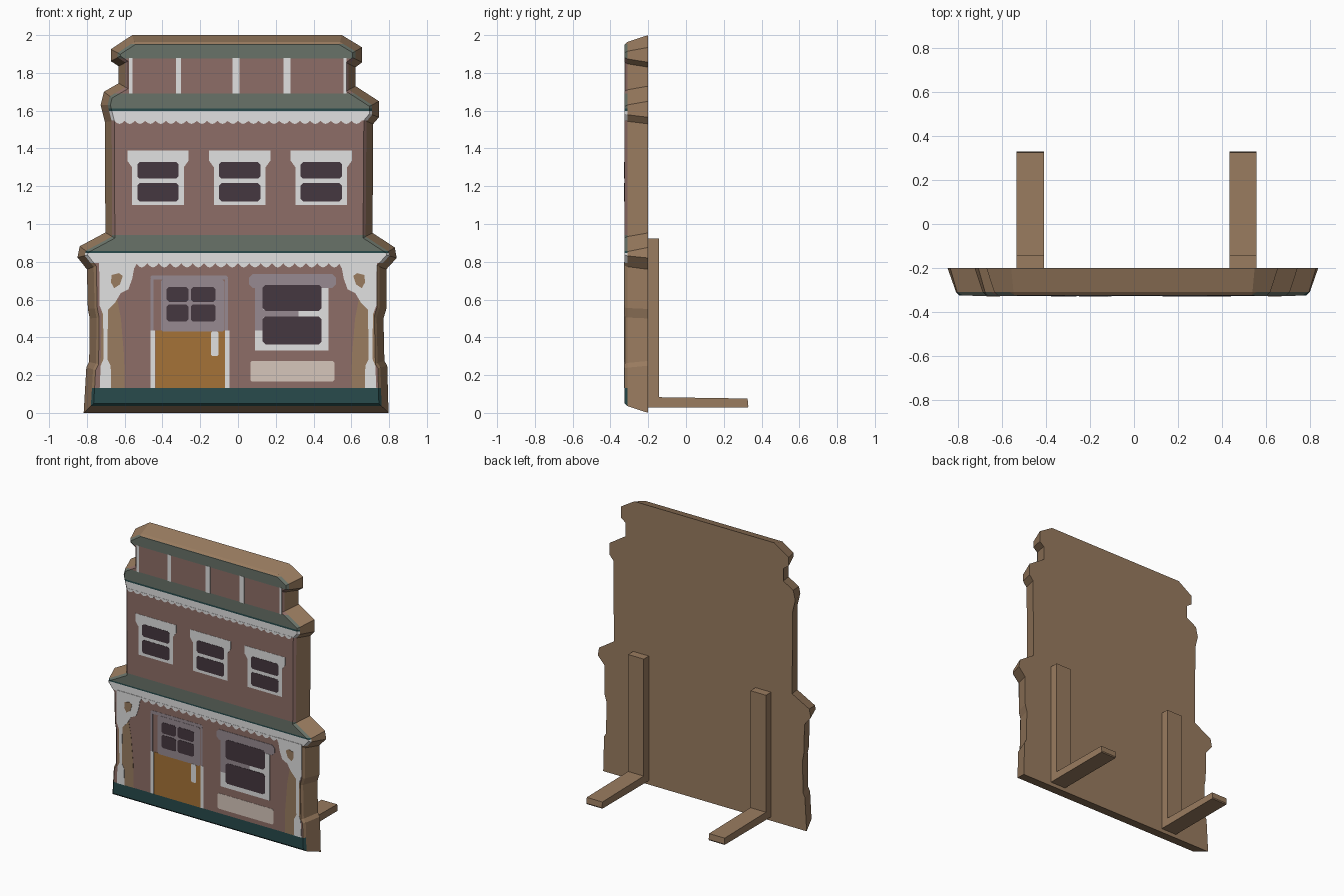
import bpy, bmesh, math
from mathutils import Vector

if "Cube" in bpy.data.objects:
    bpy.data.objects.remove(bpy.data.objects["Cube"])

COLOURS = {
    "wood": (0.32, 0.20, 0.115), "brick": (0.27, 0.155, 0.135),
    "roof_green": (0.14, 0.168, 0.138), "dark_teal": (0.021, 0.069, 0.072),
    "white": (0.75, 0.75, 0.75), "glass": (0.06, 0.038, 0.05),
    "mauve": (0.31, 0.255, 0.285), "door_orange": (0.376, 0.171, 0.038),
    "sign_pink": (0.67, 0.565, 0.497),
}
MATS = {}
for key, rgb in COLOURS.items():
    MATS[key] = bpy.data.materials.new(key)
    MATS[key].diffuse_color = (*rgb, 1)
NAMES = list(COLOURS)
FRONT = -0.325


def finish(name, bm, mats):
    bmesh.ops.recalc_face_normals(bm, faces=bm.faces)
    me = bpy.data.meshes.new(name)
    bm.to_mesh(me)
    bm.free()
    for m in mats:
        me.materials.append(MATS[m])
    ob = bpy.data.objects.new(name, me)
    bpy.context.collection.objects.link(ob)
    return ob


def plate(name, pts, mat, layer=1):
    """Thin painted plate on the front, from (x, z) points."""
    bm = bmesh.new()
    face = bm.faces.new([bm.verts.new((x, FRONT + 0.001, z)) for x, z in pts])
    new = bmesh.ops.extrude_face_region(bm, geom=[face])["geom"]
    for v in new:
        if isinstance(v, bmesh.types.BMVert):
            v.co.y = FRONT - 0.0015 * layer
    return finish(name, bm, [mat])


def panel(name, x0, x1, z0, z1, mat, layer=1, c=0.0):
    """Rectangle plate with optional cut corners."""
    if c:
        pts = [(x0 + c, z0), (x1 - c, z0), (x1, z0 + c), (x1, z1 - c),
               (x1 - c, z1), (x0 + c, z1), (x0, z1 - c), (x0, z0 + c)]
    else:
        pts = [(x0, z0), (x1, z0), (x1, z1), (x0, z1)]
    return plate(name, pts, mat, layer)


def inset(pts, d):
    """Move a counter-clockwise outline inwards by d."""
    out = []
    for i, p in enumerate(pts):
        p = Vector(p)
        a = (p - Vector(pts[i - 1])).normalized()
        b = (Vector(pts[(i + 1) % len(pts)]) - p).normalized()
        n1, n2 = Vector((-a.y, a.x)), Vector((-b.y, b.x))
        out.append(p + (n1 + n2) * d / (1 + n1.dot(n2)))
    return out


# Facade board: stepped outline with a wide side taper and a small front bevel
right = [(0.797, 0), (0.79, 0.25), (0.775, 0.275), (0.77, 0.5), (0.785, 0.55),
         (0.785, 0.76), (0.84, 0.82), (0.83, 0.876), (0.712, 0.953),
         (0.716, 1.53), (0.746, 1.565), (0.746, 1.65), (0.622, 1.73),
         (0.622, 1.83), (0.657, 1.856), (0.657, 1.935), (0.55, 2.0)]
left = [(-0.56, 2.0), (-0.673, 1.925), (-0.673, 1.862), (-0.632, 1.835),
        (-0.632, 1.745), (-0.71, 1.7), (-0.727, 1.63), (-0.705, 1.54),
        (-0.702, 0.955), (-0.838, 0.882), (-0.85, 0.823), (-0.8, 0.76),
        (-0.795, 0.55), (-0.785, 0.5), (-0.788, 0.27), (-0.803, 0.24), (-0.817, 0)]
outline = right + left
bm = bmesh.new()
rings = []
for y, d in ((-0.2, 0), (-0.31, 0.036), (FRONT, 0.05)):
    rings.append([bm.verts.new((x, y, z)) for x, z in inset(outline, d)])
n = len(outline)
bm.faces.new(rings[0])
bm.faces.new(rings[2])
for r0, r1 in zip(rings, rings[1:]):
    for i in range(n):
        j = (i + 1) % n
        bm.faces.new((r0[i], r0[j], r1[j], r1[i]))
bmesh.ops.recalc_face_normals(bm, faces=bm.faces)
bm.normal_update()

# Painted bands by height: (top of band, colour)
bands = [(0.133, "dark_teal"), (0.793, "brick"), (0.847, "white"), (0.857, "dark_teal"),
         (0.942, "roof_green"), (1.547, "brick"), (1.599, "white"),
         (1.611, "dark_teal"), (1.692, "roof_green"), (1.877, "brick"),
         (1.952, "roof_green"), (9, "wood")]
for z, _ in bands[:-1]:
    faces = [f for f in bm.faces if f.normal.y < -0.5]
    geom = faces + list({e for f in faces for e in f.edges}) + \
        list({v for f in faces for v in f.verts})
    bmesh.ops.bisect_plane(bm, geom=geom, dist=1e-5,
                           plane_co=(0, 0, z), plane_no=(0, 0, 1))
    bm.normal_update()
for f in bm.faces:
    f.material_index = 0
    if f.normal.y < -0.5:
        z = f.calc_center_median().z
        col = next(c for top, c in bands if z < top)
        if f.normal.y > -0.98 and 0.133 < z < 0.79:
            col = "wood"
        f.material_index = NAMES.index(col)
finish("facade_board", bm, NAMES)

# Scalloped trim under both eaves
for name, half, top, count, drop in (("porch_scallops", 0.6, 0.798, 20, 0.022),
                                     ("eaves_scallops", 0.655, 1.552, 24, 0.016)):
    steps = count * 6
    wave = [(-half + 2 * half * i / steps,
             top - 0.006 - drop * abs(math.sin(math.pi * i / 6))) for i in range(steps + 1)]
    plate(name, wave + [(half, top), (-half, top)], "white")

# Porch ends: side panels, turned posts and brackets
post = [(0.672, 0.133), (0.732, 0.133), (0.727, 0.25), (0.712, 0.285), (0.714, 0.52),
        (0.733, 0.57), (0.735, 0.8), (0.53, 0.8), (0.55, 0.765), (0.56, 0.71),
        (0.58, 0.655), (0.62, 0.635), (0.65, 0.585), (0.688, 0.545),
        (0.692, 0.285), (0.674, 0.25)]
hole = [(0.61, 0.725), (0.625, 0.68), (0.655, 0.66), (0.672, 0.69), (0.67, 0.73), (0.63, 0.74)]
side = [(0.6, 0.133), (0.73, 0.133), (0.72, 0.6), (0.645, 0.63), (0.62, 0.5), (0.603, 0.3)]
for s, tag in ((-1, "left"), (1, "right")):
    for part, pts, mat, layer in (("porch_side", side, "wood", 1),
                                  ("porch_post", post, "white", 2),
                                  ("bracket_opening", hole, "wood", 3)):
        plate(f"{part}_{tag}", [(s * x, z) for x, z in pts], mat, layer)

# Parapet pilasters
for x, w in ((-0.568, 0.02), (-0.316, 0.026), (-0.01, 0.036), (0.26, 0.036), (0.567, 0.016)):
    panel("pilaster", x - w / 2, x + w / 2, 1.69, 1.88, "white")

# Upper windows: frame with wider header, two panes each
for x in (-0.424, 0.009, 0.441):
    frame = [(-0.137, 1.1), (0.137, 1.1), (0.137, 1.3), (0.162, 1.335), (0.162, 1.39),
             (-0.162, 1.39), (-0.162, 1.335), (-0.137, 1.3)]
    plate("upper_window_frame", [(x + a, b) for a, b in frame], "white")
    for z0, z1 in ((1.12, 1.216), (1.24, 1.328)):
        panel("upper_window_pane", x - 0.109, x + 0.109, z0, z1, "glass", 2, 0.012)

# Door: lower leaf, jambs, glazed upper part, handle
panel("door_leaf", -0.437, -0.07, 0.133, 0.435, "door_orange")
for x in (-0.452, -0.058):
    panel("door_jamb_lower", x - 0.012, x + 0.012, 0.133, 0.435, "white")
    panel("door_jamb_upper", x - 0.012, x + 0.004, 0.435, 0.71, "mauve")
panel("door_lintel", -0.464, -0.054, 0.705, 0.728, "mauve", 1, 0.008)
panel("door_glazing_frame", -0.408, -0.072, 0.43, 0.706, "mauve", 2, 0.01)
for x0, x1 in ((-0.378, -0.262), (-0.25, -0.118)):
    for z0, z1 in ((0.483, 0.575), (0.588, 0.666)):
        panel("door_pane", x0, x1, z0, z1, "glass", 3, 0.012)
panel("door_handle", -0.143, -0.103, 0.3, 0.432, "white", 3, 0.008)

# Shop window with header, and blank board below
panel("shop_window_frame", 0.09, 0.48, 0.33, 0.66, "white")
panel("shop_window_header", 0.058, 0.52, 0.662, 0.735, "mauve", 2, 0.02)
panel("shop_window_side", 0.09, 0.135, 0.435, 0.67, "mauve", 2)
panel("shop_window_bar", 0.13, 0.32, 0.505, 0.545, "mauve", 2)
panel("shop_window_pane_low", 0.13, 0.443, 0.363, 0.51, "glass", 3, 0.015)
panel("shop_window_pane_high", 0.13, 0.443, 0.54, 0.678, "glass", 3, 0.015)
panel("blank_sign", 0.065, 0.51, 0.165, 0.276, "sign_pink", 1, 0.01)

# Rear L-shaped stands: upright plus foot in one profile
profile = [(-0.201, 0.028), (0.326, 0.028), (0.33, 0.035), (0.326, 0.076),
           (-0.142, 0.083), (-0.142, 0.922), (-0.201, 0.922)]
for x, tag in ((-0.473, "left"), (0.497, "right")):
    bm = bmesh.new()
    face = bm.faces.new([bm.verts.new((x - 0.062, y, z)) for y, z in profile])
    new = bmesh.ops.extrude_face_region(bm, geom=[face])["geom"]
    bmesh.ops.translate(bm, vec=(0.124, 0, 0),
                        verts=[v for v in new if isinstance(v, bmesh.types.BMVert)])
    finish(f"rear_stand_{tag}", bm, ["wood"])

for m in bpy.data.materials:
    if m.users and not m.is_grease_pencil:
        m.use_nodes = True
        m.node_tree.nodes["Principled BSDF"].inputs["Base Color"].default_value = m.diffuse_color
